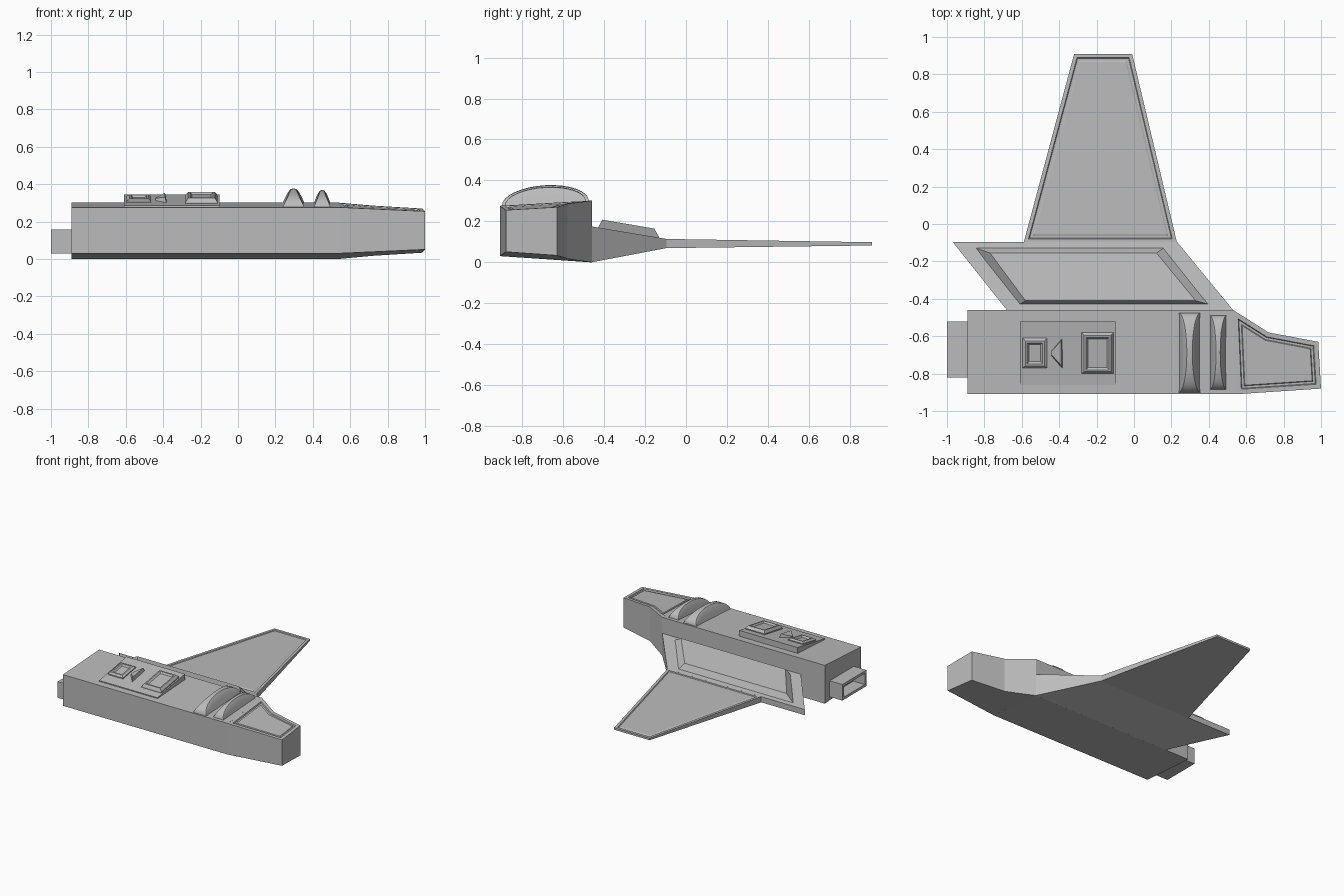
import bpy, bmesh, math
from mathutils import Vector

cube = bpy.data.objects.get("Cube")
if cube:
    bpy.data.objects.remove(cube, do_unlink=True)

grey = bpy.data.materials.new("hull_grey")
grey.use_nodes = True
grey.diffuse_color = (0.5, 0.5, 0.5, 1)
grey.node_tree.nodes["Principled BSDF"].inputs["Base Color"].default_value = (0.5, 0.5, 0.5, 1)

UP = Vector((0, 0, 1))


def plane(z, y0=0, sy=0, x0=0, sx=0):
    """Height function of a tilted plane."""
    return lambda x, y: z + sy * (y - y0) + sx * (x - x0)


def finish(name, bm):
    bmesh.ops.recalc_face_normals(bm, faces=bm.faces)
    mesh = bpy.data.meshes.new(name)
    bm.to_mesh(mesh)
    bm.free()
    mesh.materials.append(grey)
    obj = bpy.data.objects.new(name, mesh)
    bpy.context.collection.objects.link(obj)
    return obj


def prism(name, outline, bottom, top, top_outline=None, insets=(), side=UP):
    """Solid between two planes; insets are (width, depth) steps on one face."""
    bm = bmesh.new()
    low = [bm.verts.new((x, y, bottom(x, y))) for x, y in outline]
    high = [bm.verts.new((x, y, top(x, y))) for x, y in top_outline or outline]
    bm.faces.new(low)
    bm.faces.new(high)
    n = len(low)
    for i in range(n):
        j = (i + 1) % n
        bm.faces.new((low[i], low[j], high[j], high[i]))
    bmesh.ops.recalc_face_normals(bm, faces=bm.faces)
    bm.normal_update()
    face = max(bm.faces, key=lambda f: f.normal.dot(side))
    for width, depth in insets:
        bmesh.ops.inset_region(bm, faces=[face], thickness=width, depth=depth,
                               use_even_offset=True)
        bm.normal_update()
    return finish(name, bm)


def rect(x0, x1, y0, y1):
    return [(x0, y0), (x1, y0), (x1, y1), (x0, y1)]


# Main fuselage and tapering nose
hull_top = plane(0.276, -0.91, 0.056)
hull_bottom = plane(0.03, -0.91, -0.067)
prism("fuselage", [(-0.89, -0.91), (0.55, -0.91), (0.53, -0.46), (-0.89, -0.46)],
      hull_bottom, hull_top)
prism("nose", [(0.55, -0.91), (1, -0.88), (0.985, -0.63), (0.72, -0.58), (0.53, -0.46)],
      plane(0.03, -0.91, -0.067, 0.54, 0.05), plane(0.276, -0.91, 0.056, 0.54, -0.05),
      insets=[(0.025, 0), (0.004, -0.01), (0.012, 0), (0.004, 0.006)])

# Hollow exhaust at the tail
prism("exhaust", rect(-1, -0.88, -0.82, -0.52), plane(0.03), plane(0.157),
      insets=[(0.02, 0), (0, -0.1)], side=Vector((-1, 0, 0)))

# Swept wing root with raised armour panel
root_top = plane(0.175, -0.46, -0.167)
prism("wing_root", [(-0.68, -0.46), (0.53, -0.46), (0.23, -0.095), (-0.97, -0.095)],
      plane(0, -0.46, 0.19), root_top)
prism("wing_root_panel",
      [(-0.62, -0.435), (0.42, -0.435), (0.17, -0.12), (-0.87, -0.12)],
      plane(0.16, -0.46, -0.167), plane(0.208, -0.41, -0.17),
      [(-0.58, -0.41), (0.33, -0.41), (0.12, -0.155), (-0.77, -0.155)])

# Outer wing with sunken panel
prism("outer_wing", [(-0.59, -0.1), (0.23, -0.1), (-0.01, 0.91), (-0.32, 0.91)],
      plane(0.069, -0.1, 0.013), plane(0.114, -0.1, -0.016),
      insets=[(0.02, 0), (0.004, -0.006), (0.014, 0), (0.006, 0.003)])

# Sloping equipment deck and hatches
deck_top = plane(0.286, -0.86, 0.17)
prism("deck_plate", rect(-0.61, -0.1, -0.86, -0.52), plane(0.26), deck_top)


def hatch(name, outline, rise):
    prism(name, outline, plane(0.27), plane(0.294, -0.86, 0.17),
          insets=[(0.014, rise), (0.01, 0), (0.01, -0.012)])


hatch("rear_hatch", rect(-0.595, -0.465, -0.77, -0.61), 0.01)
hatch("front_hatch", rect(-0.28, -0.11, -0.8, -0.58), 0.02)
prism("deck_vent", [(-0.45, -0.71), (-0.375, -0.79), (-0.375, -0.59), (-0.45, -0.67)],
      plane(0.27), plane(0.294, -0.86, 0.17, -0.45, 0.33),
      [(-0.44, -0.7), (-0.39, -0.755), (-0.39, -0.625), (-0.44, -0.68)])


# Arched fins across the back, pinched toward the crown
def arched_fin(name, x, half, y0, y1, height, steps=16):
    bm = bmesh.new()
    rings = []
    for i in range(steps + 1):
        a = math.pi * i / steps
        y = (y0 + y1) / 2 - math.cos(a) * (y1 - y0) / 2
        s = math.sin(a)
        right = [(1, -0.15), (1 - 0.3 * s, 0.4 * s), (1 - 0.55 * s, 0.8 * s),
                 (1 - 0.75 * s, 0.96 * s)]
        section = right + [(0, s)] + [(-u, v) for u, v in reversed(right)]
        rings.append([bm.verts.new((x + u * half, y, hull_top(x, y) + v * height))
                      for u, v in section])
    for a, b in zip(rings, rings[1:]):
        for k in range(len(a)):
            m = (k + 1) % len(a)
            bm.faces.new((a[k], a[m], b[m], b[k]))
    bm.faces.new(rings[0])
    bm.faces.new(rings[-1])
    obj = finish(name, bm)
    bpy.ops.object.select_all(action="DESELECT")
    obj.select_set(True)
    bpy.context.view_layer.objects.active = obj
    bpy.ops.object.shade_smooth_by_angle(angle=math.radians(30))


arched_fin("rear_arched_fin", 0.297, 0.058, -0.9, -0.475, 0.088)
arched_fin("front_arched_fin", 0.45, 0.044, -0.885, -0.49, 0.08)
